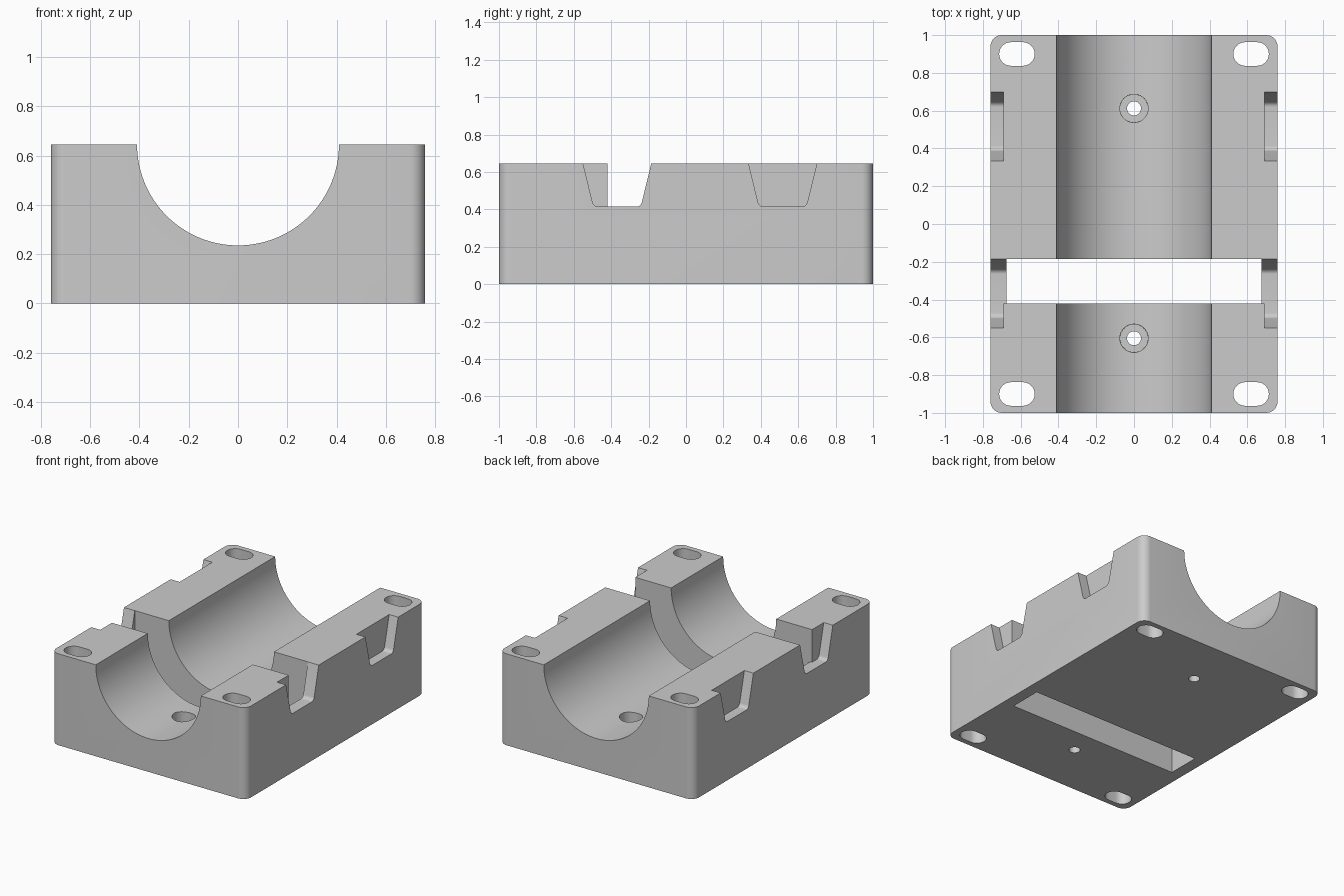
import bpy, bmesh, math
from mathutils import Vector, Matrix

default = bpy.data.objects.get("Cube")
if default:
    bpy.data.objects.remove(default, do_unlink=True)

HALF_X, HALF_Y, TOP = 0.76, 1.0, 0.645
BORE = 0.41

grey = bpy.data.materials.new("light grey")
grey.use_nodes = True
GREY = (0.6, 0.6, 0.6, 1)
grey.diffuse_color = GREY
grey.node_tree.nodes["Principled BSDF"].inputs["Base Color"].default_value = GREY


def rounded(corners, steps=8):
    """Outline from (u, v, radius) corners, with arcs where radius > 0."""
    out = []
    n = len(corners)
    for i, (u, v, r) in enumerate(corners):
        p = Vector((u, v))
        if r == 0:
            out.append(p)
            continue
        a = (Vector(corners[i - 1][:2]) - p).normalized()
        b = (Vector(corners[(i + 1) % n][:2]) - p).normalized()
        half = a.angle(b) / 2
        centre = p + (a + b).normalized() * (r / math.sin(half))
        start = p + a * (r / math.tan(half)) - centre
        end = p + b * (r / math.tan(half)) - centre
        sweep = start.angle(end)
        for k in range(steps + 1):
            t = k / steps
            out.append(centre + (start * math.sin((1 - t) * sweep)
                                 + end * math.sin(t * sweep)) / math.sin(sweep))
    return out


def finish(name, bm):
    bmesh.ops.recalc_face_normals(bm, faces=bm.faces)
    mesh = bpy.data.meshes.new(name)
    bm.to_mesh(mesh)
    bm.free()
    mesh.materials.append(grey)
    ob = bpy.data.objects.new(name, mesh)
    bpy.context.collection.objects.link(ob)
    return ob


def prism(name, outline, axis, lo, hi):
    """Extrude a 2D outline along an axis: 'x' takes (y, z), 'y' (x, z), 'z' (x, y)."""
    place = {"x": lambda p: (lo, p[0], p[1]),
             "y": lambda p: (p[0], lo, p[1]),
             "z": lambda p: (p[0], p[1], lo)}[axis]
    bm = bmesh.new()
    face = bm.faces.new([bm.verts.new(place(p)) for p in outline])
    extruded = bmesh.ops.extrude_face_region(bm, geom=[face])["geom"]
    shift = Vector([(hi - lo) * (axis == a) for a in "xyz"])
    bmesh.ops.translate(bm, vec=shift,
                        verts=[e for e in extruded if isinstance(e, bmesh.types.BMVert)])
    return finish(name, bm)


def cone(name, x, y, z0, z1, r0, r1):
    bm = bmesh.new()
    bmesh.ops.create_cone(bm, cap_ends=True, segments=40, radius1=r0, radius2=r1,
                          depth=z1 - z0,
                          matrix=Matrix.Translation((x, y, (z0 + z1) / 2)))
    return finish(name, bm)


def cut(body, cutter):
    cutter.hide_render = True
    mod = body.modifiers.new("cut", "BOOLEAN")
    mod.operation = "DIFFERENCE"
    mod.solver = "EXACT"
    mod.object = cutter
    bpy.context.view_layer.objects.active = body
    bpy.ops.object.modifier_apply(modifier=mod.name)
    bpy.data.objects.remove(cutter, do_unlink=True)


def rect(x, y, r, cx=0, cy=0):
    return rounded([(cx - x, cy - y, r), (cx + x, cy - y, r),
                    (cx + x, cy + y, r), (cx - x, cy + y, r)])


# Block with rounded upright edges
body = prism("bearing_block", rect(HALF_X, HALF_Y, 0.06), "z", 0, TOP)

# Half-round channel along the length
channel = [(BORE * math.cos(a), TOP + BORE * math.sin(a))
           for a in (math.tau * i / 96 for i in range(96))]
cut(body, prism("channel_cutter", channel, "y", -1.2, 1.2))

# Crosswise slot right through the block
SLOT_LO, SLOT_HI = -0.42, -0.185
slot_mid = (SLOT_LO + SLOT_HI) / 2
cut(body, prism("slot_cutter", rect(0.676, (SLOT_HI - SLOT_LO) / 2, 0, 0, slot_mid),
                "z", -0.2, 1))

# Tapered side notches; the front pair opens into the slot
FLOOR, RISE, LEAN = 0.415, 0.29, 0.071
for side in (-1, 1):
    for y in (-0.368, 0.517):
        notch = rounded([(y - 0.126, FLOOR, 0.03), (y + 0.126, FLOOR, 0.03),
                         (y + 0.126 + LEAN, FLOOR + RISE, 0),
                         (y - 0.126 - LEAN, FLOOR + RISE, 0)])
        cut(body, prism("notch_cutter", notch, "x", side * 0.69, side * 0.9))
    y = -0.368 + 0.126
    opening = rounded([(SLOT_LO, FLOOR, 0), (y, FLOOR, 0.03),
                       (y + LEAN, FLOOR + RISE, 0), (SLOT_LO, FLOOR + RISE, 0)])
    cut(body, prism("opening_cutter", opening, "x", side * 0.66, side * 0.9))

# Oblong mounting holes in the corners
for sx in (-1, 1):
    for sy in (-1, 1):
        oblong = rect(0.094, 0.0625, 0.0624, sx * 0.62, sy * 0.9)
        cut(body, prism("mount_cutter", oblong, "z", -0.2, 1))

# Counterbored screw holes in the channel floor
for y in (-0.605, 0.612):
    cut(body, cone("counterbore_cutter", 0, y, 0.12, 0.4, 0.074, 0.076))
    cut(body, cone("screw_cutter", 0, y, -0.2, 0.4, 0.037, 0.037))

# Smooth curved walls, sharp edges elsewhere
bpy.ops.object.select_all(action="DESELECT")
body.select_set(True)
bpy.context.view_layer.objects.active = body
bpy.ops.object.shade_smooth_by_angle(angle=math.radians(25))
